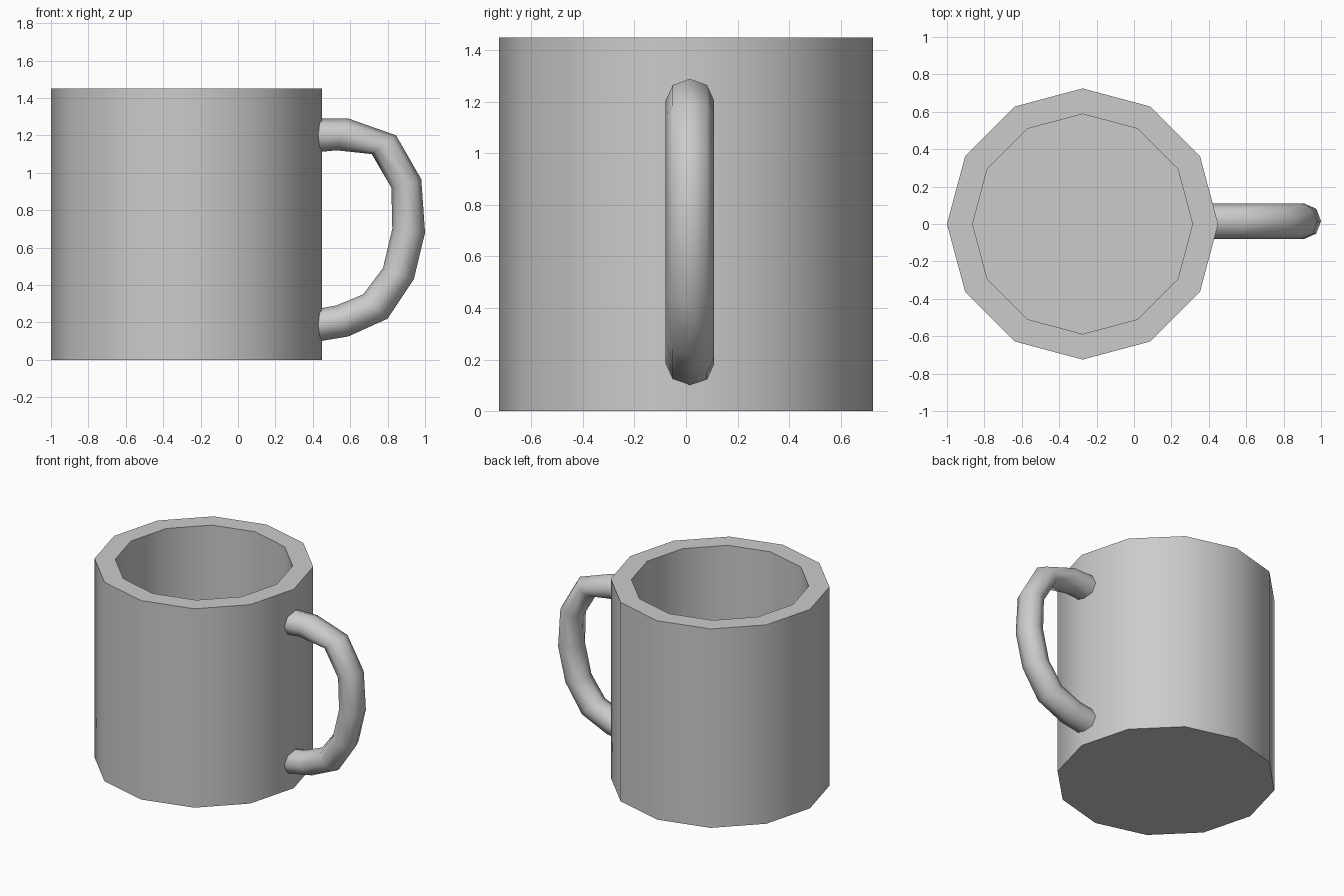
import bpy, bmesh
from math import cos, sin, pi, radians
from mathutils import Vector

if "Cube" in bpy.data.objects:
    bpy.data.objects.remove(bpy.data.objects["Cube"])


def skin_rings(name, rings):
    # Bridge successive rings and cap both ends
    bm = bmesh.new()
    loops = [[bm.verts.new(p) for p in ring] for ring in rings]
    n = len(loops[0])
    for a, b in zip(loops, loops[1:]):
        for i in range(n):
            j = (i + 1) % n
            bm.faces.new((a[i], a[j], b[j], b[i]))
    bm.faces.new(loops[0][::-1])
    bm.faces.new(loops[-1])
    bmesh.ops.recalc_face_normals(bm, faces=bm.faces)
    mesh = bpy.data.meshes.new(name)
    bm.to_mesh(mesh)
    bm.free()
    obj = bpy.data.objects.new(name, mesh)
    bpy.context.collection.objects.link(obj)
    bpy.ops.object.select_all(action='DESELECT')
    obj.select_set(True)
    bpy.context.view_layer.objects.active = obj
    bpy.ops.object.shade_smooth_by_angle(angle=radians(60))
    return obj


# Cup: twelve-sided body, rim and hollow from one (radius, height) profile
SIDES, CX = 12, -0.275
profile = [(0.725, 0), (0.725, 1.45), (0.588, 1.45), (0.588, 0.14)]
skin_rings("cup", [[(CX + r * cos(2 * pi * i / SIDES),
                     r * sin(2 * pi * i / SIDES), z) for i in range(SIDES)]
                   for r, z in profile])

# Handle: octagonal tube, each ring given by its outer and inner (x, z)
outline = [
    ((0.38, 1.29), (0.38, 1.105)),
    ((0.59, 1.29), (0.525, 1.12)),
    ((0.845, 1.20), (0.715, 1.10)),
    ((0.98, 0.965), (0.82, 0.92)),
    ((1.0, 0.68), (0.825, 0.70)),
    ((0.94, 0.43), (0.775, 0.49)),
    ((0.80, 0.22), (0.67, 0.35)),
    ((0.59, 0.125), (0.525, 0.29)),
    ((0.38, 0.09), (0.38, 0.265)),
]


def handle_ring(outer, inner):
    outer, inner = Vector(outer), Vector(inner)
    mid, half = (outer + inner) / 2, (outer - inner) / 2
    ring = []
    for i in range(8):
        a = 2 * pi * i / 8
        p = mid + half * cos(a)
        ring.append((p.x, 0.015 + 0.094 * sin(a), p.y))
    return ring


skin_rings("handle", [handle_ring(o, i) for o, i in outline])
